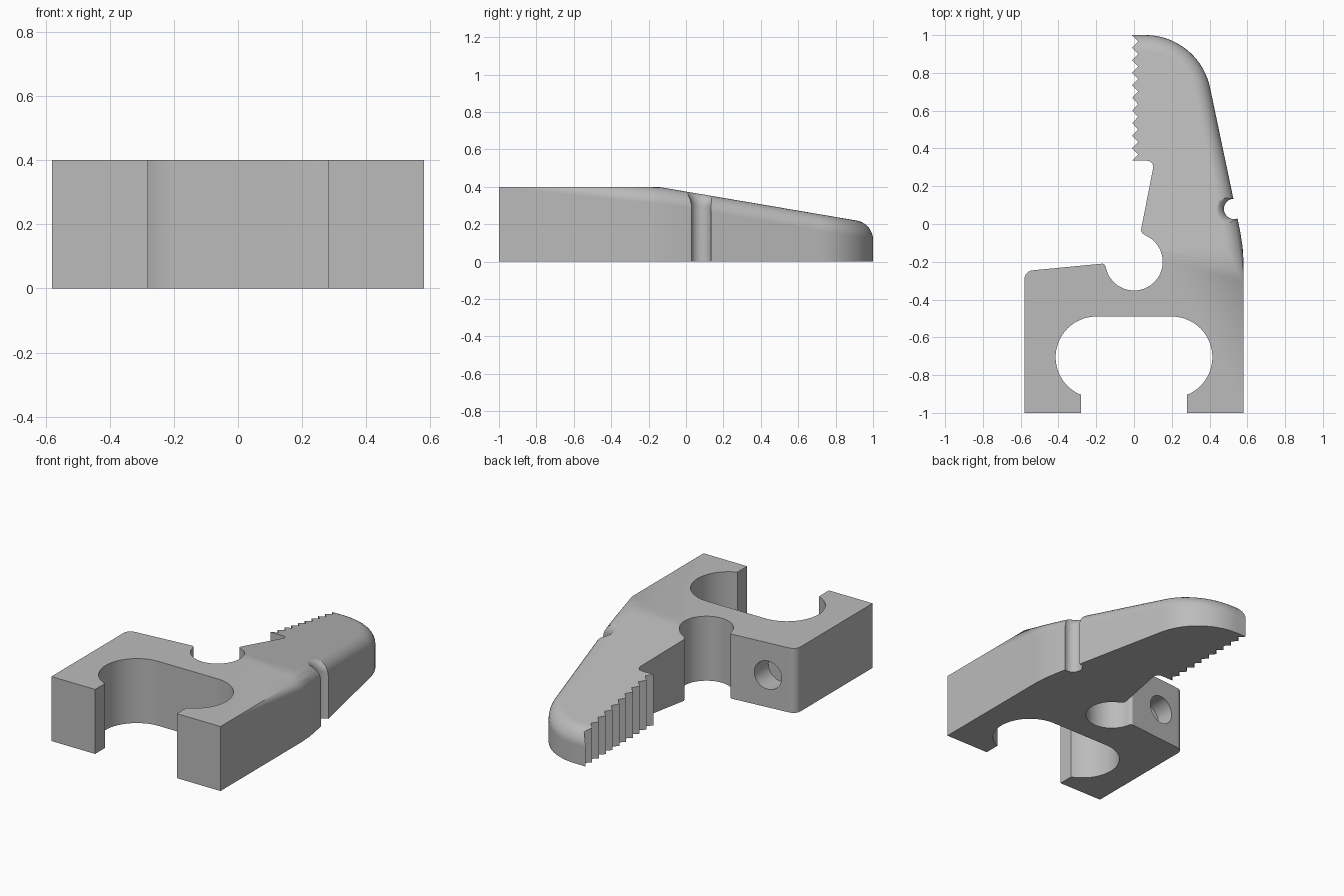
import bpy, bmesh
from math import sin, cos, radians, pi
from mathutils import Vector, Matrix

cube = bpy.data.objects.get("Cube")
if cube:
    bpy.data.objects.remove(cube, do_unlink=True)

H, SLOPE, CREASE, FILLET = 0.4, 0.17, -0.15, 0.085

grey = bpy.data.materials.new("plain_grey")
grey.use_nodes = True
grey.diffuse_color = (0.5, 0.5, 0.5, 1)
grey.node_tree.nodes["Principled BSDF"].inputs["Base Color"].default_value = (0.5, 0.5, 0.5, 1)


def arc(cx, cy, r, a0, a1, n):
    steps = [radians(a0 + (a1 - a0) * i / n) for i in range(n + 1)]
    return [(cx + r * cos(a), cy + r * sin(a)) for a in steps]


def top(y):
    return H - SLOPE * max(0, y - CREASE)


def make_object(name, bm):
    bmesh.ops.recalc_face_normals(bm, faces=bm.faces)
    mesh = bpy.data.meshes.new(name)
    bm.to_mesh(mesh)
    bm.free()
    mesh.materials.append(grey)
    ob = bpy.data.objects.new(name, mesh)
    bpy.context.collection.objects.link(ob)
    return ob


def prism(name, outline, z0=-0.1, z1=0.6):
    bm = bmesh.new()
    face = bm.faces.new([bm.verts.new((x, y, z0)) for x, y in outline])
    new = bmesh.ops.extrude_face_region(bm, geom=[face])["geom"]
    bmesh.ops.translate(bm, vec=(0, 0, z1 - z0),
                        verts=[v for v in new if isinstance(v, bmesh.types.BMVert)])
    return make_object(name, bm)


# Convex block with a sloping top and a rounded outer edge
edge = [(0.58, -0.2), (0.575, -0.12), (0.562, -0.04), (0.55, 0.02)]
edge += arc(0.06, 0.65, 0.35, 12, 90, 20) + [(-0.58, 1.0)]
points = [(x, -1, z) for x in (-0.58, 0.58) for z in (0, H)]
points += [(-0.58, CREASE, H), (0.58, -0.3, H)]
for i, (x, y) in enumerate(edge):
    a = Vector(edge[max(i - 1, 0)])
    b = Vector(edge[min(i + 1, len(edge) - 1)])
    tangent = (b - a).normalized()
    inward = Vector((-tangent.y, tangent.x))
    points.append((x, y, 0))
    for k in range(9):
        t = k * pi / 16
        p = Vector((x, y)) + inward * FILLET * (1 - cos(t))
        points.append((p.x, p.y, top(p.y) - FILLET * (1 - sin(t))))
bm = bmesh.new()
for p in points:
    bm.verts.new(p)
hull = bmesh.ops.convex_hull(bm, input=bm.verts)
loose = {v for v in hull["geom_interior"] + hull["geom_unused"] if isinstance(v, bmesh.types.BMVert)}
bmesh.ops.delete(bm, geom=[v for v in loose if v.is_valid], context="VERTS")
bmesh.ops.dissolve_limit(bm, angle_limit=0.002, verts=bm.verts, edges=bm.edges)
body = make_object("jaw_body", bm)

# Jaw opening: shoulder, round seat, throat and teeth
opening = [(-0.8, -0.295)] + arc(-0.532, -0.293, 0.048, 178, 95, 8)
opening += arc(-0.168, -0.226, 0.016, 95, 10, 5)
opening += arc(0, -0.2, 0.152, 190, 428, 40)
opening += arc(0.066, -0.03, 0.028, 240, 170, 5)
opening += arc(0.07, 0.303, 0.032, -10, 90, 7)
TEETH = 10
pitch = 0.665 / TEETH
for i in range(TEETH):
    y = 0.335 + i * pitch
    opening += [(-0.01, y), (0.022, y + pitch / 2)]
opening += [(-0.01, 1.0), (-0.01, 1.1), (-0.8, 1.1)]

# Front slot with two rounded pockets
half = arc(0.2, -0.705, 0.215, -68, 90, 28)
slot = [(0.28, -1.1)] + half + [(-x, y) for x, y in reversed(half)] + [(-0.28, -1.1)]

cutters = [prism("opening_cutter", opening), prism("slot_cutter", slot)]

# Blind bolt hole in the shoulder
bm = bmesh.new()
bmesh.ops.create_cone(bm, cap_ends=True, segments=40, radius1=0.088, radius2=0.088, depth=0.3,
                      matrix=Matrix.Translation((-0.4, -0.21, 0.2)) @ Matrix.Rotation(pi / 2, 4, "X"))
cutters.append(make_object("bolt_hole_cutter", bm))

# Side notch that flares out at the top
profile = [(0.054, -0.1)]
for k in range(8):
    t = k * pi / 14
    profile.append((0.054 + 0.055 * (1 - cos(t)), 0.298 + 0.066 * sin(t)))
profile.append((0.109, 0.6))
bm = bmesh.new()
rings = [[bm.verts.new((0.53 + x, 0.08 + y, z - SLOPE * y)) for x, y in arc(0, 0, r, 0, 350, 35)]
         for r, z in profile]
for lower, upper in zip(rings, rings[1:]):
    for i in range(len(lower)):
        bm.faces.new((lower[i - 1], lower[i], upper[i], upper[i - 1]))
bm.faces.new(rings[0])
bm.faces.new(rings[-1])
cutters.append(make_object("notch_cutter", bm))

# Cut the body and discard the cutters
bpy.ops.object.select_all(action="DESELECT")
bpy.context.view_layer.objects.active = body
body.select_set(True)
for cutter in cutters:
    cutter.hide_render = True
    mod = body.modifiers.new(cutter.name, "BOOLEAN")
    mod.operation, mod.solver, mod.object = "DIFFERENCE", "EXACT", cutter
    bpy.ops.object.modifier_apply(modifier=mod.name)
    bpy.data.objects.remove(cutter, do_unlink=True)

bpy.ops.object.shade_smooth_by_angle(angle=radians(30))
weighted = body.modifiers.new("even_shading", "WEIGHTED_NORMAL")
weighted.keep_sharp = True
